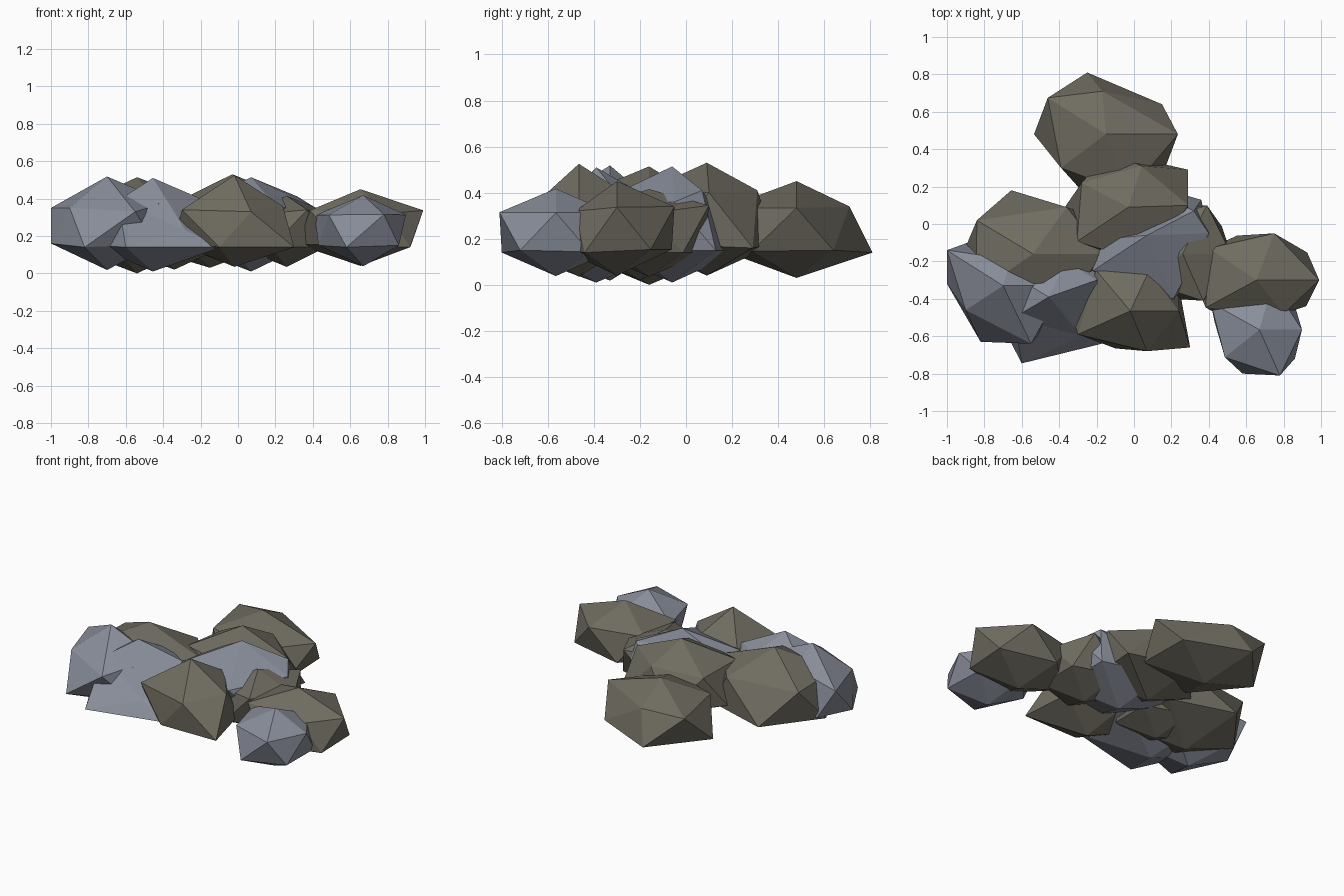
import bpy
import bmesh
import math
from mathutils import Vector

default_cube = bpy.data.objects.get("Cube")
if default_cube:
    bpy.data.objects.remove(default_cube, do_unlink=True)


def make_material(name, colour):
    material = bpy.data.materials.new(name)
    material.use_nodes = True
    material.diffuse_color = (*colour, 1)
    shader = material.node_tree.nodes["Principled BSDF"]
    shader.inputs["Base Color"].default_value = (*colour, 1)
    shader.inputs["Roughness"].default_value = 0.9
    return material


brown = make_material("brown stone", (0.16, 0.15, 0.118))
slate = make_material("blue grey stone", (0.25, 0.27, 0.325))


def corner(mesh, ring, degrees):
    """Find the corner of the upper or lower ring nearest to a compass angle."""
    angle = math.radians(degrees)
    height = {"high": 0.447, "low": -0.447}[ring]
    target = Vector((0.894 * math.cos(angle), 0.894 * math.sin(angle), height))
    return min(mesh.verts, key=lambda vert: (vert.co - target).length)


def rock(name, material, centre, radii, **chipped):
    """A twenty-sided boulder; chipped corners are moved to given places."""
    mesh = bmesh.new()
    bmesh.ops.create_icosphere(mesh, subdivisions=1, radius=1)
    moved = {}
    for key, place in chipped.items():
        ring, degrees = key.split("_")
        moved[corner(mesh, ring, float(degrees))] = Vector(place)
    middle = Vector(centre)
    for vert in mesh.verts:
        scaled = Vector(size * part for size, part in zip(radii, vert.co))
        vert.co = moved.get(vert, middle + scaled)
    data = bpy.data.meshes.new(name)
    mesh.to_mesh(data)
    mesh.free()
    data.materials.append(material)
    stone = bpy.data.objects.new(name, data)
    bpy.context.collection.objects.link(stone)
    return stone


# Brown boulders, from the back of the pile to the front
rock("back_boulder", brown, (-0.15, 0.48, 0.24), (0.43, 0.37, 0.21),
     low_108=(-0.25, 0.81, 0.14), low_36=(0.15, 0.64, 0.15),
     high_72=(-0.17, 0.71, 0.34), high_216=(-0.39, 0.30, 0.34))
rock("centre_back_boulder", brown, (-0.03, 0.09, 0.285), (0.38, 0.35, 0.245),
     high_72=(0.04, 0.31, 0.41), low_36=(0.29, 0.29, 0.16),
     high_0=(0.29, 0.10, 0.40), high_144=(-0.28, 0.22, 0.38))
rock("right_boulder", brown, (-0.54, -0.16, 0.257), (0.42, 0.4, 0.257),
     high_72=(-0.36, 0.09, 0.36), high_144=(-0.84, 0.02, 0.36))
rock("front_boulder", brown, (-0.02, -0.465, 0.28), (0.36, 0.25, 0.245),
     low_324=(0.30, -0.66, 0.14), high_0=(0.24, -0.465, 0.36),
     high_144=(-0.2, -0.25, 0.38), high_216=(-0.30, -0.59, 0.34),
     high_288=(0.07, -0.68, 0.33), low_252=(-0.1, -0.665, 0.14))
rock("left_boulder", brown, (0.655, -0.30, 0.245), (0.375, 0.28, 0.205),
     high_72=(0.75, -0.05, 0.34), high_144=(0.40, -0.13, 0.34),
     high_288=(0.80, -0.48, 0.32), low_324=(0.92, -0.44, 0.14))
rock("buried_boulder", brown, (0.26, -0.16, 0.225), (0.29, 0.28, 0.19),
     high_72=(0.39, 0.10, 0.345), high_288=(0.37, -0.41, 0.34))
rock("buried_small_rock", brown, (-0.34, -0.2, 0.19), (0.28, 0.26, 0.17))

# Blue grey boulders
rock("centre_slate", slate, (0.07, -0.06, 0.262), (0.4, 0.36, 0.252),
     high_72=(0.32, 0.07, 0.41), high_144=(-0.15, -0.08, 0.4),
     high_288=(0.21, -0.40, 0.35), high_0=(0.40, -0.05, 0.36))
rock("outer_right_slate", slate, (-0.70, -0.33, 0.268), (0.36, 0.33, 0.25),
     high_144=(-1.0, -0.14, 0.35), high_216=(-0.90, -0.46, 0.35),
     low_180=(-1.0, -0.32, 0.16), low_252=(-0.82, -0.63, 0.14),
     low_108=(-0.89, -0.10, 0.16), high_72=(-0.66, -0.19, 0.4),
     high_288=(-0.55, -0.64, 0.33))
rock("front_right_slate", slate, (-0.455, -0.39, 0.26), (0.48, 0.38, 0.25),
     low_252=(-0.60, -0.745, 0.14), low_324=(-0.09, -0.62, 0.14),
     low_180=(-0.78, -0.40, 0.15), high_216=(-0.64, -0.50, 0.39),
     high_288=(-0.28, -0.60, 0.23), high_72=(-0.36, -0.2, 0.4),
     high_144=(-0.66, -0.27, 0.37), high_0=(-0.2, -0.3, 0.40))
rock("front_left_slate", slate, (0.67, -0.565, 0.228), (0.255, 0.28, 0.19),
     high_288=(0.78, -0.81, 0.315), low_252=(0.58, -0.80, 0.14),
     low_180=(0.43, -0.52, 0.15), high_144=(0.41, -0.42, 0.31),
     low_324=(0.86, -0.72, 0.15))
